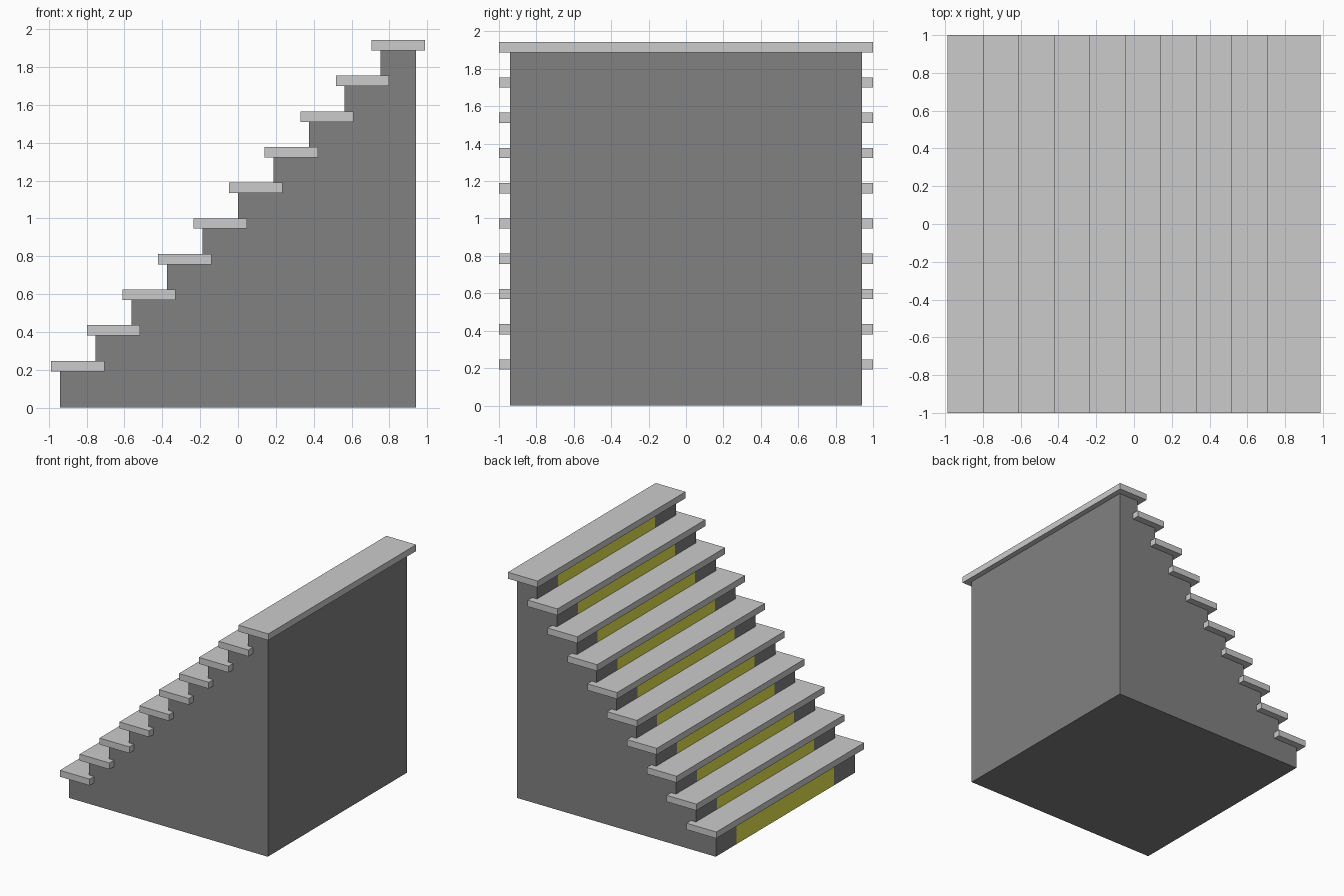
import bpy, bmesh
from mathutils import Matrix

if "Cube" in bpy.data.objects:
    bpy.data.objects.remove(bpy.data.objects["Cube"])

STEPS = 10
RUN, RISE = 0.188, 0.1884          # size of one step
FIRST = 0.192                      # height of the first step
HALF = 0.94                        # half length and half width of the body
OVER, THICK = 0.047, 0.055         # tread overhang and thickness
STRIPE = 0.658                     # half width of the yellow riser panel


def material(name, color):
    m = bpy.data.materials.new(name)
    m.diffuse_color = (*color, 1)
    m.use_nodes = True
    m.node_tree.nodes["Principled BSDF"].inputs["Base Color"].default_value = m.diffuse_color
    return m


def finish(bm, name):
    bmesh.ops.recalc_face_normals(bm, faces=bm.faces)
    me = bpy.data.meshes.new(name)
    bm.to_mesh(me)
    bm.free()
    ob = bpy.data.objects.new(name, me)
    bpy.context.collection.objects.link(ob)
    return ob


# Stepped body: side profile extruded across y
profile = [(HALF, 0), (-HALF, 0)]
for i in range(STEPS):
    x, z = -HALF + i * RUN, FIRST + i * RISE
    profile += [(x, z), (x + RUN, z)]
bm = bmesh.new()
side = bm.faces.new([bm.verts.new((x, -HALF, z)) for x, z in profile])
ext = bmesh.ops.extrude_face_region(bm, geom=[side])
bmesh.ops.translate(bm, vec=(0, 2 * HALF, 0),
                    verts=[g for g in ext["geom"] if isinstance(g, bmesh.types.BMVert)])
bmesh.ops.recalc_face_normals(bm, faces=bm.faces)

# Yellow panels: cut the risers into bands and colour the middle band
for y in (-STRIPE, STRIPE):
    bmesh.ops.bisect_plane(bm, geom=bm.verts[:] + bm.edges[:] + bm.faces[:],
                           plane_co=(0, y, 0), plane_no=(0, 1, 0))
bm.normal_update()
for f in bm.faces:
    if f.normal.x < -0.9 and abs(f.calc_center_median().y) < 0.1:
        f.material_index = 1
body = finish(bm, "stair_body")
body.data.materials.append(material("dark_grey", (0.22, 0.22, 0.22)))
body.data.materials.append(material("yellow", (0.8, 0.8, 0.08)))

# Overhanging treads
depth = 1.5 * RUN
for i in range(STEPS):
    bm = bmesh.new()
    centre = (-HALF - OVER + i * RUN + depth / 2, 0, FIRST + i * RISE + THICK / 2)
    bmesh.ops.create_cube(bm, size=1, matrix=Matrix.Translation(centre)
                          @ Matrix.Diagonal((depth, 2, THICK, 1)))
    finish(bm, f"tread_{i + 1}")
